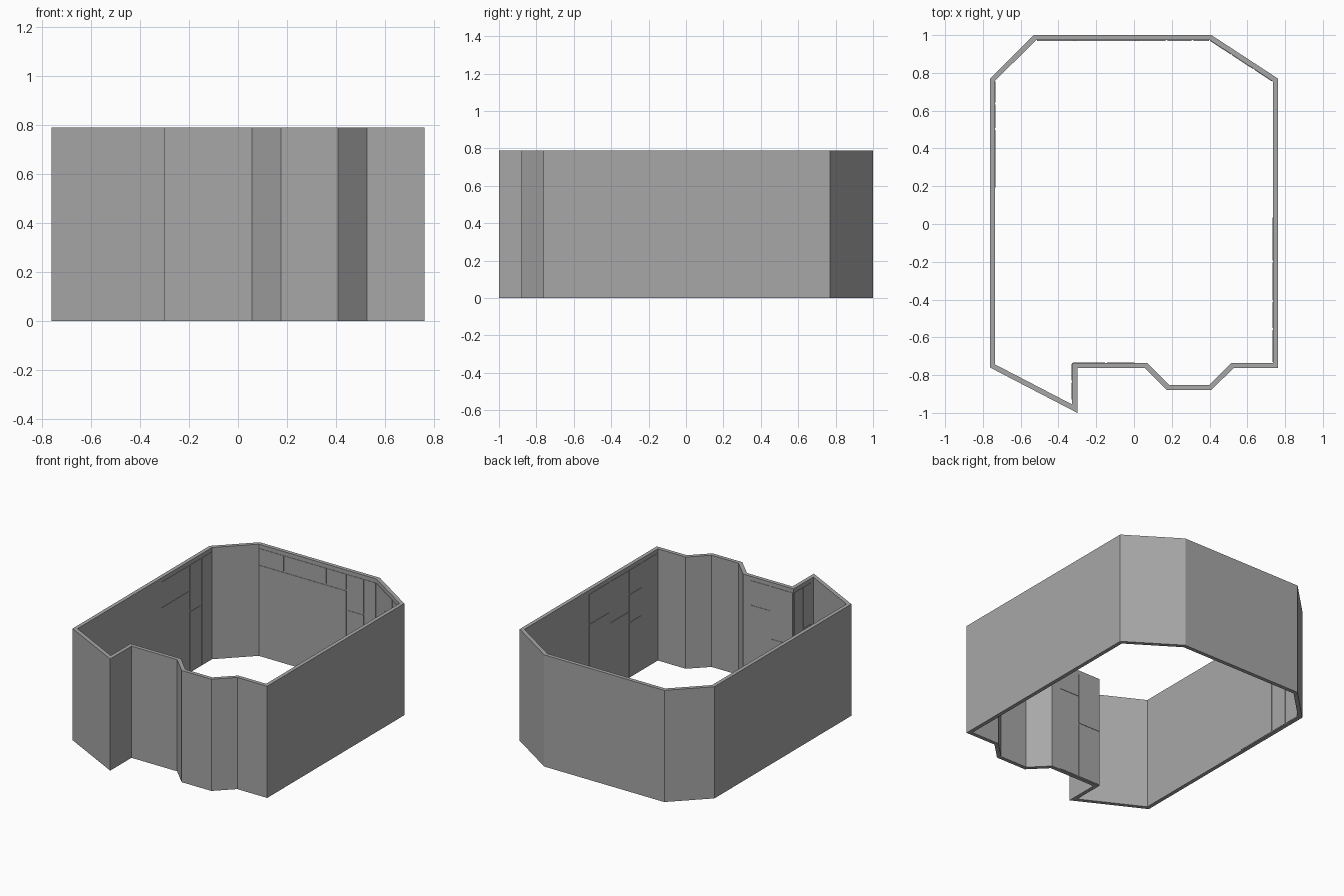
import bpy, bmesh
from mathutils import Vector

if "Cube" in bpy.data.objects:
    bpy.data.objects.remove(bpy.data.objects["Cube"])

H, T = 0.79, 0.027      # wall height and thickness

# Outer floor plan, counter-clockwise seen from above
plan = [Vector(p) for p in [
    (-0.762, -0.76), (-0.30, -1.0), (-0.30, -0.762), (0.057, -0.762),
    (0.175, -0.88), (0.408, -0.88), (0.528, -0.762), (0.762, -0.762),
    (0.762, 0.77), (0.41, 1.0), (-0.53, 1.0), (-0.762, 0.77)]]
N = len(plan)

# Dark grey plaster
grey = bpy.data.materials.new("dark_grey")
grey.diffuse_color = (0.39, 0.39, 0.39, 1)
grey.use_nodes = True
grey.node_tree.nodes["Principled BSDF"].inputs["Base Color"].default_value = grey.diffuse_color


def left(a, b):
    d = (b - a).normalized()
    return Vector((-d.y, d.x))


def inset(points, t):
    """Mitred inward offset of a closed outline."""
    out = []
    for i, p in enumerate(points):
        n1 = left(points[i - 1], p)
        n2 = left(p, points[(i + 1) % len(points)])
        out.append(p + (n1 + n2) * (t / (1 + n1.dot(n2))))
    return out


def make_object(name, bm):
    me = bpy.data.meshes.new(name)
    bm.to_mesh(me)
    bm.free()
    me.materials.append(grey)
    ob = bpy.data.objects.new(name, me)
    bpy.context.collection.objects.link(ob)
    return ob


inner = inset(plan, T)

# Continuous room wall, open at top and bottom
bm = bmesh.new()
rings = [[bm.verts.new((p.x, p.y, z)) for p in pts]
         for pts, z in ((plan, 0), (plan, H), (inner, H), (inner, 0))]
for k in range(4):
    a, b = rings[k], rings[(k + 1) % 4]
    for i in range(N):
        j = (i + 1) % N
        bm.faces.new((a[i], a[j], b[j], b[i]))
bmesh.ops.recalc_face_normals(bm, faces=bm.faces)
make_object("room_wall", bm)

# Thin lining panels on the inside, separated by narrow seams
GAP, DEPTH = 0.005, 0.003


def lining(name, edge, panels):
    """panels: (start, end, bottom, top), as fractions of the inner wall."""
    a, b = inner[edge], inner[(edge + 1) % N]
    n, d = left(a, b), (b - a).normalized()
    bm = bmesh.new()
    for u0, u1, v0, v1 in panels:
        p, q = a.lerp(b, u0) + d * GAP, a.lerp(b, u1) - d * GAP
        z0, z1 = v0 * H + GAP, v1 * H - GAP
        back = [(p, z0), (q, z0), (q, z1), (p, z1)]
        lo = [bm.verts.new((w.x, w.y, z)) for w, z in back]
        hi = [bm.verts.new((w.x + n.x * DEPTH, w.y + n.y * DEPTH, z)) for w, z in back]
        bm.faces.new(hi[::-1])      # faces into the room
        for i in range(4):
            j = (i + 1) % 4
            bm.faces.new((lo[j], lo[i], hi[i], hi[j]))
    make_object(name, bm)


lining("left_wall_panels", 11, [
    (0, .08, 0, .97), (.08, .17, 0, .55), (.08, .17, .55, .97),
    (.17, .38, 0, .74), (.17, .38, .74, .97)])
lining("right_wall_panels", 7, [
    (0, .12, 0, .97), (.12, .22, 0, .5), (.12, .22, .5, .75), (.12, .22, .75, .97),
    (.22, .36, 0, .6), (.22, .36, .6, .97), (.36, .52, 0, .7), (.36, .52, .7, .97)])
lining("back_wall_panels", 9, [
    (.25, 1, 0, .82), (.78, 1, .82, .97), (.42, .78, .82, .97), (.25, .42, .82, .97),
    (.1, .25, 0, .65), (.1, .25, .65, .97), (0, .1, 0, .97)])
lining("back_right_panels", 8, [
    (0, .3, 0, .97), (.3, .65, 0, .8), (.3, .65, .8, .97), (.65, 1, 0, .97)])
lining("front_wall_panels", 2, [
    (0, .45, 0, .5), (0, .45, .5, .97), (.45, .85, 0, .75), (.45, .85, .75, .97)])
lining("notch_panels", 1, [
    (.1, .55, 0, .6), (.1, .55, .6, .97), (.55, 1, 0, .45), (.55, 1, .45, .97)])
